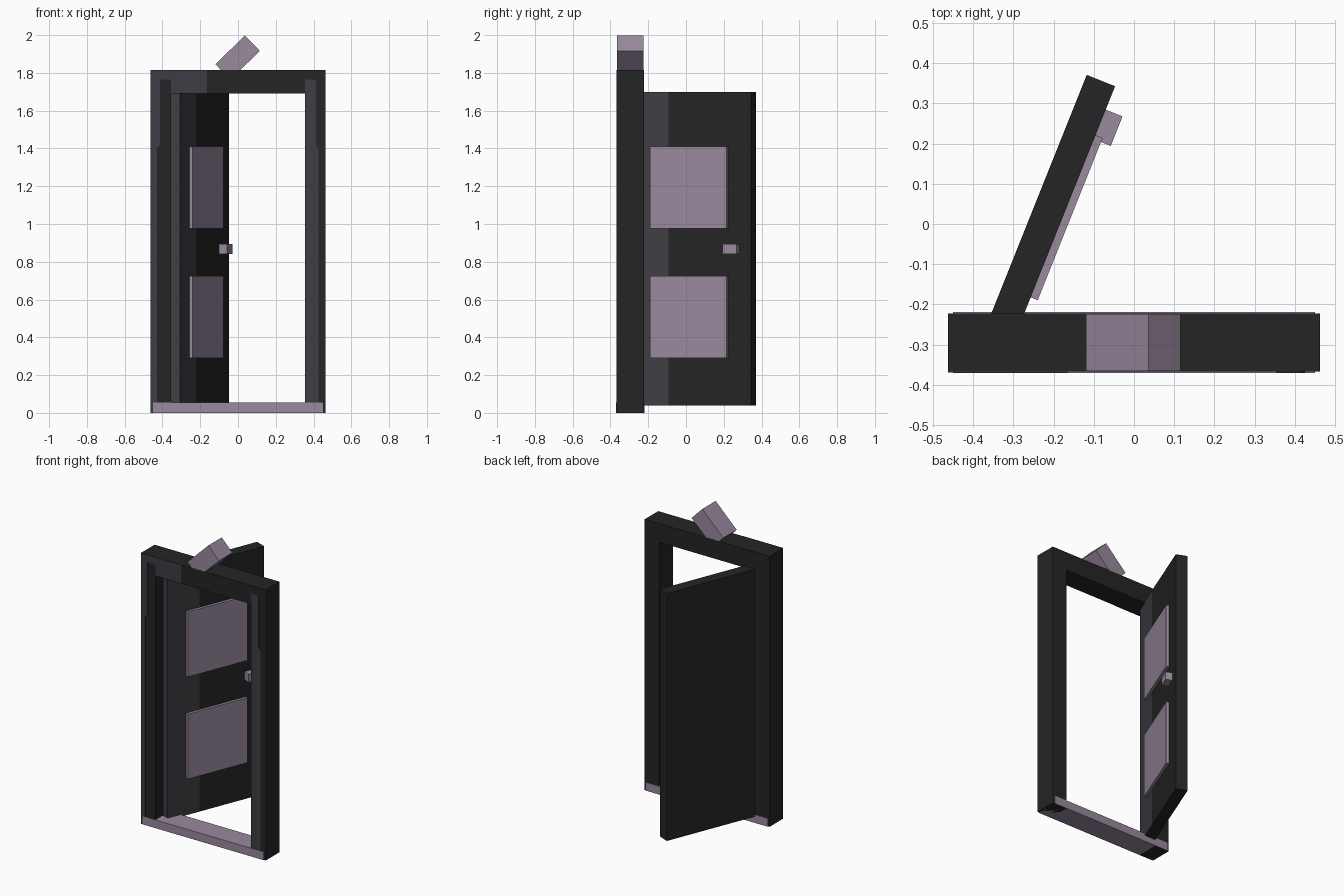
import bpy, bmesh, math
from mathutils import Matrix, Vector

if "Cube" in bpy.data.objects:
    bpy.data.objects.remove(bpy.data.objects["Cube"])


def material(name, rgb):
    m = bpy.data.materials.new(name)
    m.diffuse_color = (*rgb, 1)
    m.use_nodes = True
    m.node_tree.nodes["Principled BSDF"].inputs["Base Color"].default_value = m.diffuse_color
    return m


BLACK = material("near black wood", (0.018, 0.018, 0.018))
GREY = material("dark grey wood", (0.048, 0.048, 0.058))
MAUVE = material("dusty mauve", (0.318, 0.253, 0.342))


def finish(name, bm, mats, matrix=Matrix()):
    bmesh.ops.recalc_face_normals(bm, faces=bm.faces)
    me = bpy.data.meshes.new(name)
    bm.to_mesh(me)
    bm.free()
    for m in mats:
        me.materials.append(m)
    ob = bpy.data.objects.new(name, me)
    ob.matrix_world = matrix
    bpy.context.collection.objects.link(ob)
    return ob


def box_bm(lo, hi):
    lo, hi = Vector(lo), Vector(hi)
    bm = bmesh.new()
    bmesh.ops.create_cube(bm, size=1)
    bmesh.ops.scale(bm, vec=hi - lo, verts=bm.verts)
    bmesh.ops.translate(bm, vec=(lo + hi) / 2, verts=bm.verts)
    return bm


def box(name, lo, hi, mat, matrix=Matrix()):
    return finish(name, box_bm(lo, hi), [mat], matrix)


def prism(name, pts, y0, y1, mat):
    """Extrude an x-z outline from y0 to y1."""
    bm = bmesh.new()
    face = bm.faces.new([bm.verts.new((x, y0, z)) for x, z in pts])
    ext = bmesh.ops.extrude_face_region(bm, geom=[face])["geom"]
    verts = [v for v in ext if isinstance(v, bmesh.types.BMVert)]
    bmesh.ops.translate(bm, vec=(0, y1 - y0, 0), verts=verts)
    return finish(name, bm, [mat])


# Door frame: two posts and a lintel in one outline
F0, F1 = -0.367, -0.223
prism("door_frame", [(-.463, 0), (-.463, 1.815), (.463, 1.815), (.463, 0),
                     (.355, 0), (.355, 1.69), (-.355, 1.69), (-.355, 0)], F0, F1, BLACK)

# Lighter painted areas on the front of the frame
prism("frame_left_paint", [(-.463, 0), (-.43, 0), (-.43, 1.4), (-.412, 1.42), (-.412, 1.765),
                           (-.355, 1.765), (-.355, 1.69), (-.165, 1.69), (-.165, 1.815),
                           (-.463, 1.815)], F0 - .002, F0, GREY)
prism("frame_right_paint", [(.355, .055), (.425, .055), (.425, 1.4), (.412, 1.42),
                            (.412, 1.765), (.355, 1.765)], F0 - .002, F0, GREY)

# Sill
box("door_sill", (-.45, -.371, 0), (.45, -.219, .055), MAUVE)

# Door leaf, swung open: local x runs from the hinge, local -y is the panelled side
swing = Matrix.Translation((-.307, -.307, 0)) @ Matrix.Rotation(math.radians(68.2), 4, 'Z')
bm = box_bm((0, 0, .04), (.7, .076, 1.70))
bmesh.ops.bisect_plane(bm, geom=bm.verts[:] + bm.edges[:] + bm.faces[:],
                       plane_co=(.23, 0, 0), plane_no=(1, 0, 0))
for f in bm.faces:
    c = f.calc_center_median()
    f.material_index = 1 if c.x < .001 or (c.y < .001 and c.x < .23) else 0
finish("door_leaf", bm, [BLACK, GREY], swing)

# Raised panels and handle
for name, z in (("lower_panel", .29), ("upper_panel", .975)):
    box(name, (.134, -.019, z), (.569, .002, z + .435), MAUVE, swing)
box("door_handle", (.558, -.045, .841), (.637, .002, .895), MAUVE, swing)

# Tilted block resting in the lintel
tilt = Matrix.Translation((-.002, 0, 1.881)) @ Matrix.Rotation(math.radians(-44.3), 4, 'Y')
box("top_block", (-.109, F0 + .001, -.057), (.109, F1 - .001, .057), MAUVE, tilt)
